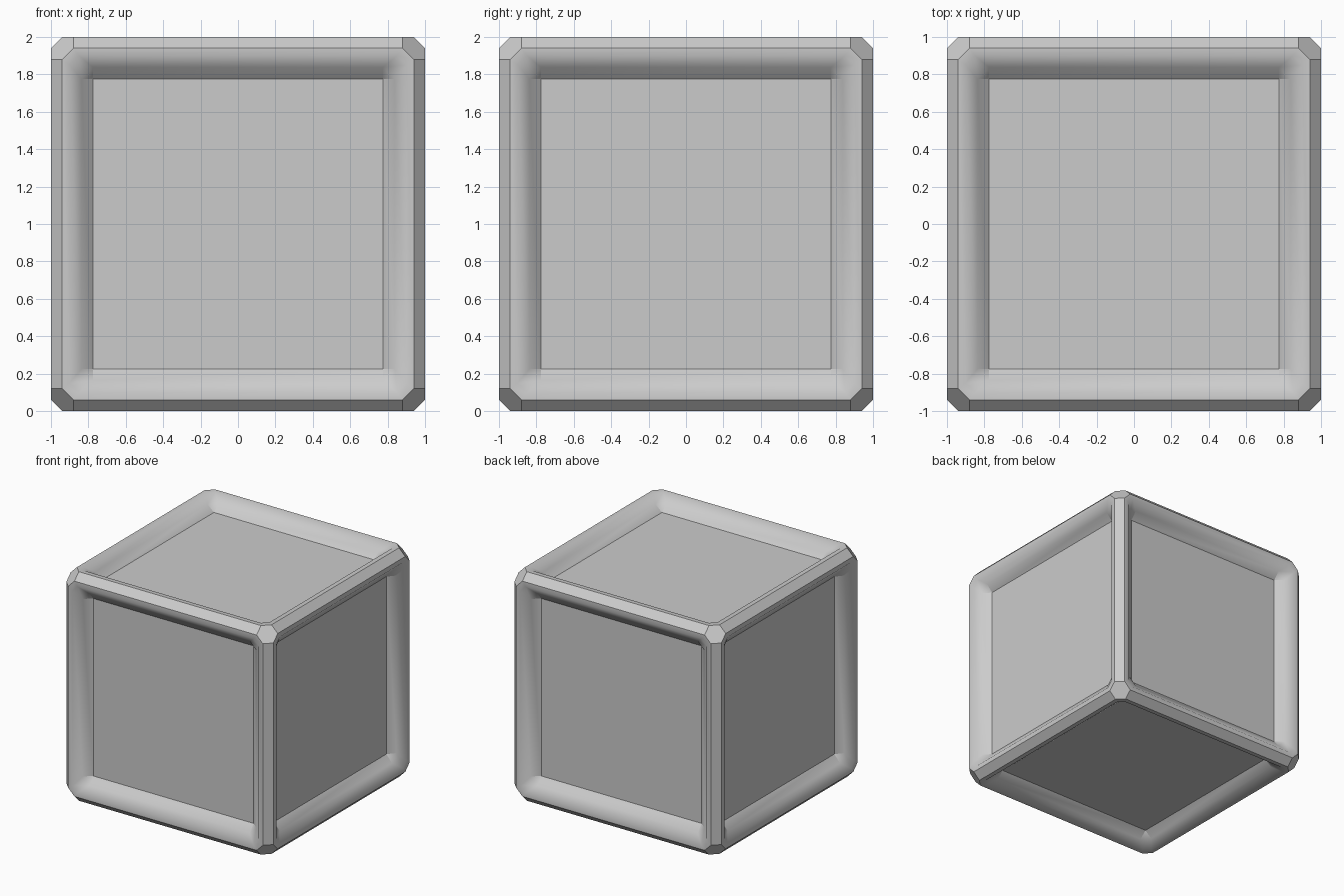
import bpy, bmesh, math
from itertools import permutations, product
from mathutils import Vector

if "Cube" in bpy.data.objects:
    bpy.data.objects.remove(bpy.data.objects["Cube"])

bm = bmesh.new()

# Chamfered outer body: hull of all signed permutations of one corner point
for p in permutations((1.0, 0.94, 0.88)):
    for s in product((-1, 1), repeat=3):
        bm.verts.new([a * b for a, b in zip(p, s)])
bmesh.ops.convex_hull(bm, input=bm.verts[:])
bmesh.ops.dissolve_limit(bm, angle_limit=math.radians(2), verts=bm.verts[:], edges=bm.edges[:])

# Open the six side panels
bm.normal_update()
panels = [f for f in bm.faces if max(abs(c) for c in f.normal) > 0.99]
bmesh.ops.delete(bm, geom=panels, context='FACES_ONLY')


def octagon(r, c, h, to_world):
    pts = [(r, -c), (r, c), (c, r), (-c, r), (-r, c), (-r, -c), (-c, -r), (c, -r)]
    return [bm.verts.new(to_world(x, y, h)) for x, y in pts]


# Rim, sloped wall and sunken floor on every side
for axis in range(3):
    for sign in (-1, 1):
        def to_world(x, y, h):
            v = Vector((0, 0, 0))
            v[axis], v[(axis + 1) % 3], v[(axis + 2) % 3] = sign * h, sign * x, y
            return v
        rings = [octagon(0.94, 0.88, 1.0, to_world), octagon(0.90, 0.85, 1.0, to_world),
                 octagon(0.8375, 0.775, 0.945, to_world)]
        for a, b in zip(rings, rings[1:]):
            for i in range(8):
                j = (i + 1) % 8
                bm.faces.new((a[i], a[j], b[j], b[i]))
        k = 0.775
        floor = [bm.verts.new(to_world(x, y, 0.89)) for x, y in ((k, k), (-k, k), (-k, -k), (k, -k))]
        mid = rings[2]
        for i in range(4):
            m0, m1, m2 = mid[2 * i + 1], mid[(2 * i + 2) % 8], mid[(2 * i + 3) % 8]
            bm.faces.new((m0, m1, floor[i]))
            bm.faces.new((m1, m2, floor[(i + 1) % 4], floor[i]))
        bm.faces.new(floor)

bmesh.ops.remove_doubles(bm, verts=bm.verts[:], dist=0.0005)
bmesh.ops.recalc_face_normals(bm, faces=bm.faces[:])
bmesh.ops.translate(bm, verts=bm.verts[:], vec=(0, 0, 1))

mesh = bpy.data.meshes.new("panelled_crate")
bm.to_mesh(mesh)
bm.free()
crate = bpy.data.objects.new("panelled_crate", mesh)
bpy.context.collection.objects.link(crate)
bpy.context.view_layer.objects.active = crate
crate.select_set(True)
bpy.ops.object.shade_smooth_by_angle(angle=math.radians(30))
